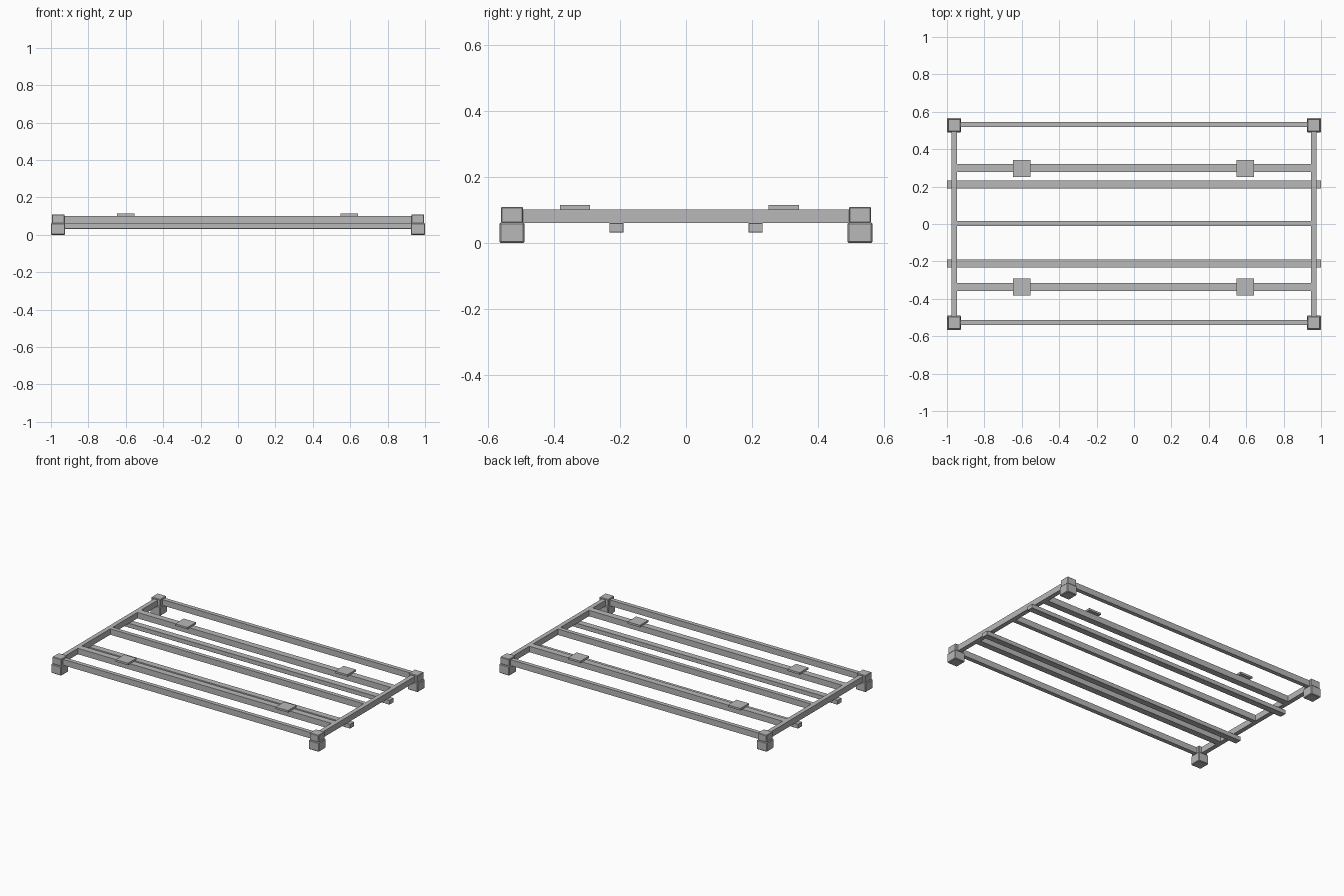
import bpy

cube = bpy.data.objects.get("Cube")
if cube:
    bpy.data.objects.remove(cube, do_unlink=True)

grey = bpy.data.materials.new("plain grey")
grey.use_nodes = True
color = (0.48, 0.48, 0.48, 1)
grey.diffuse_color = color
grey.node_tree.nodes["Principled BSDF"].inputs["Base Color"].default_value = color


def box(name, center, size, bevel=0):
    """Flat shaded box with an optional small chamfer."""
    bpy.ops.mesh.primitive_cube_add(size=1, location=center)
    obj = bpy.context.object
    obj.name = name
    obj.scale = size
    bpy.ops.object.transform_apply(location=False, rotation=False, scale=True)
    obj.data.materials.append(grey)
    if bevel:
        mod = obj.modifiers.new("chamfer", "BEVEL")
        mod.width = bevel
        mod.segments = 1
    return obj


RAIL_Z, RAIL_H = 0.081, 0.04
SPAN = 1.91      # distance between the side rails
CORNER_Y = 0.528

for side, sx in (("left", 1), ("right", -1)):
    # Side rails
    box(f"{side}_side_rail", (sx * 0.961, 0, RAIL_Z), (0.03, 1.04, RAIL_H))
    # Corner feet and the caps stacked on them
    for end, sy in (("front", -1), ("back", 1)):
        box(f"{end}_{side}_foot", (sx * 0.962, sy * CORNER_Y, 0.031),
            (0.076, 0.076, 0.062), 0.004)
        box(f"{end}_{side}_corner_cap", (sx * 0.961, sy * CORNER_Y, 0.085),
            (0.067, 0.067, 0.048), 0.003)

# Long rails between the side rails
for name, y, width in (("front_rail", -0.526, 0.028), ("back_rail", 0.532, 0.028),
                       ("center_rail", 0.002, 0.028),
                       ("front_inner_rail", -0.336, 0.043),
                       ("back_inner_rail", 0.299, 0.043)):
    box(name, (0, y, RAIL_Z), (SPAN, width, RAIL_H))

# Square mounting pads on the inner rails
for end, y in (("front", -0.337), ("back", 0.297)):
    for side, x in (("left", 0.595), ("right", -0.6)):
        box(f"{end}_{side}_pad", (x, y, 0.108), (0.092, 0.092, 0.013))

# Full length runners slung under the frame
for end, y in (("front", -0.211), ("back", 0.211)):
    box(f"{end}_under_runner", (0, y, 0.046), (2.0, 0.043, 0.029), 0.001)
